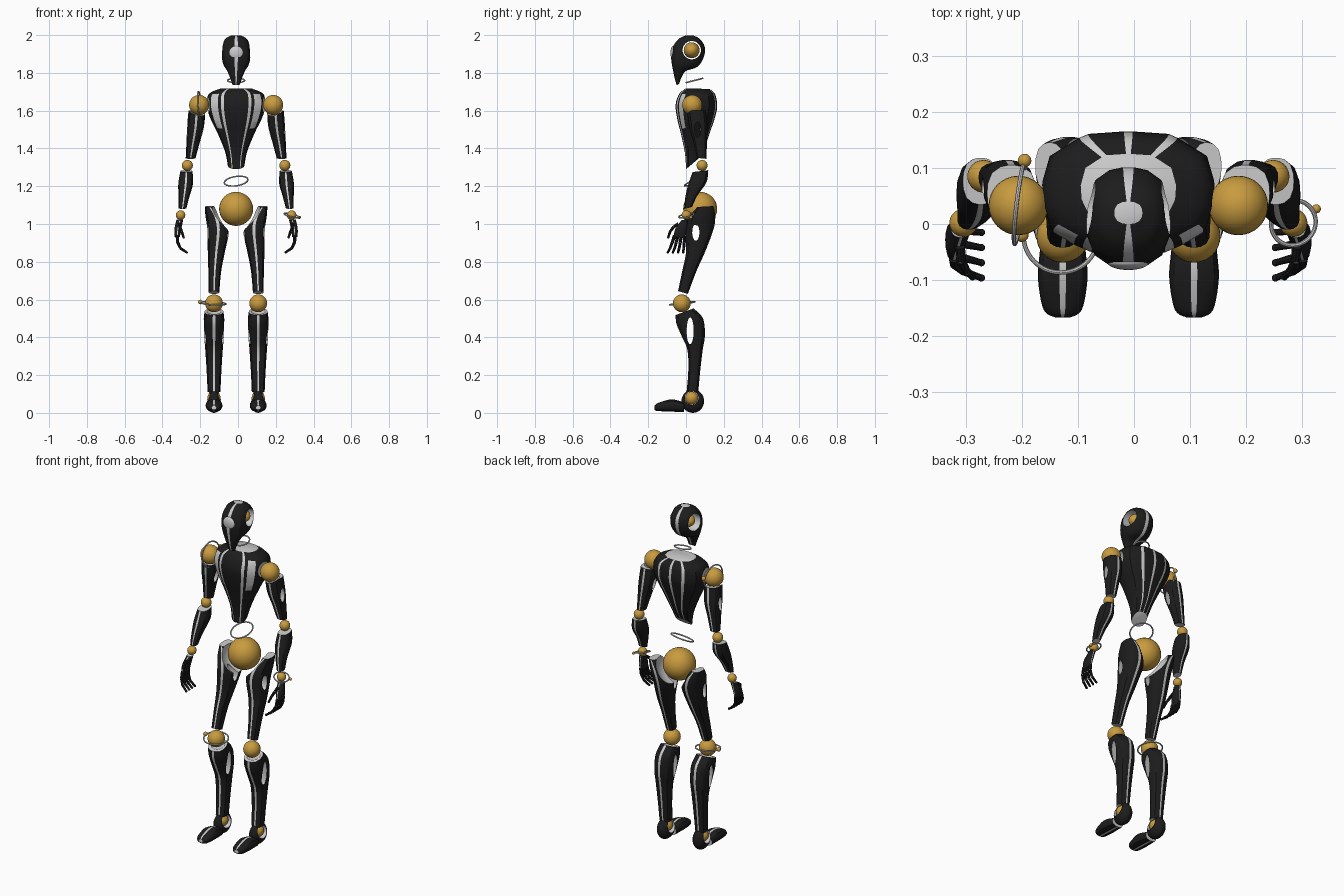
import bpy, bmesh, math
from mathutils import Vector

if "Cube" in bpy.data.objects:
    bpy.data.objects.remove(bpy.data.objects["Cube"])

CX = -0.01  # body centre line


def material(name, rgb):
    m = bpy.data.materials.new(name)
    m.diffuse_color = (*rgb, 1)
    m.use_nodes = True
    m.node_tree.nodes["Principled BSDF"].inputs["Base Color"].default_value = m.diffuse_color
    return m


BLACK = material("black_shell", (0.012, 0.012, 0.012))
SILVER = material("silver_trim", (0.6, 0.6, 0.6))
GOLD = material("gold_joint", (0.58, 0.33, 0.05))

# Half cross-sections (side, depth), front centre to back centre, and their trim edges
LIMB = [(.13, 0), (.45, .03), (.8, .14), (.97, .33), (1, .5), (.97, .67), (.8, .86), (.45, .97), (.13, 1)]
LIMB_TRIM = {8, 17}
CHEST = [(.2, 0), (.42, .02), (.52, .05), (.62, .08), (.86, .18), (.98, .35), (1, .55),
         (.9, .8), (.56, .95), (.46, .98), (.05, 1)]
CHEST_TRIM = {1, 8, 10, 12, 19}


def smooth(ob):
    bpy.ops.object.select_all(action='DESELECT')
    ob.select_set(True)
    bpy.context.view_layer.objects.active = ob
    bpy.ops.object.shade_smooth_by_angle(angle=math.radians(32))


def catmull(rows, steps=5):
    out = []
    for i in range(len(rows) - 1):
        a, b = rows[max(i - 1, 0)], rows[i]
        c, d = rows[i + 1], rows[min(i + 2, len(rows) - 1)]
        for k in range(steps):
            t = k / steps
            out.append([.5 * (2*q + (r - p)*t + (2*p - 5*q + 4*r - s)*t*t + (3*q - p - 3*r + s)*t**3)
                        for p, q, r, s in zip(a, b, c, d)])
    return out + [rows[-1]]


def loft(name, rows, side=1, half=LIMB, trim=LIMB_TRIM, opening=None):
    """rows: (x offset, half width, front y, front z, back y, back z)"""
    prof = half + [(-s, t) for s, t in reversed(half)]
    n = len(prof)
    bm = bmesh.new()
    rings = []
    for off, hw, yf, zf, yb, zb in catmull(rows):
        rings.append([bm.verts.new((CX + side*off + s*hw, yf + t*(yb - yf), zf + t*(zb - zf)))
                      for s, t in prof])
    for a, b in zip(rings, rings[1:]):
        for i in range(n):
            j = (i + 1) % n
            f = bm.faces.new((a[i], a[j], b[j], b[i]))
            if i in trim:
                f.material_index = 1
            if opening and i in (3, n - 5) and opening[0] < f.calc_center_median().z < opening[1]:
                f.material_index = 1
    for cap in (rings[0], rings[-1]):
        bm.faces.new(cap).material_index = 1
    bmesh.ops.recalc_face_normals(bm, faces=bm.faces)
    me = bpy.data.meshes.new(name)
    bm.to_mesh(me)
    bm.free()
    ob = bpy.data.objects.new(name, me)
    bpy.context.collection.objects.link(ob)
    me.materials.append(BLACK)
    me.materials.append(SILVER)
    smooth(ob)
    return ob


def ball(name, loc, radii, mat=GOLD):
    if not isinstance(radii, tuple):
        radii = (radii,) * 3
    bpy.ops.mesh.primitive_uv_sphere_add(segments=32, ring_count=16, radius=1, location=loc)
    ob = bpy.context.object
    ob.name = name
    ob.scale = radii
    ob.data.materials.append(mat)
    smooth(ob)
    return ob


def carve(ob, *cuts):
    """Cut silver-lined sockets and holes: (location, radii)"""
    for loc, radii in cuts:
        cutter = ball("cutter", loc, radii, SILVER)
        cutter.hide_render = True
        mod = ob.modifiers.new("cut", 'BOOLEAN')
        mod.operation = 'DIFFERENCE'
        mod.solver = 'EXACT'
        mod.material_mode = 'TRANSFER'
        mod.object = cutter
        bpy.context.view_layer.update()
        bpy.context.view_layer.objects.active = ob
        bpy.ops.object.modifier_apply(modifier=mod.name)
        bpy.data.objects.remove(cutter)
    smooth(ob)


def orbit(name, loc, r, rot, bead=None):
    bpy.ops.mesh.primitive_torus_add(location=loc, rotation=rot, major_radius=r, minor_radius=.004,
                                     major_segments=48, minor_segments=8)
    ob = bpy.context.object
    ob.name = name
    ob.data.materials.append(SILVER)
    smooth(ob)
    if bead:
        ball(name + "_bead", bead, .012 if r > .06 else .008)


def rod(name, a, b, r1, r2, mat=BLACK):
    a, b = Vector(a), Vector(b)
    bpy.ops.mesh.primitive_cone_add(vertices=10, radius1=r1, radius2=r2, depth=(b - a).length,
                                    location=(a + b) / 2)
    ob = bpy.context.object
    ob.name = name
    ob.rotation_euler = (b - a).to_track_quat('Z', 'Y').to_euler()
    ob.data.materials.append(mat)
    smooth(ob)


# Head with ear holes and face disc
head = loft("head", [(0, .02, -.05, 1.735, -.036, 1.742), (0, .034, -.062, 1.78, -.022, 1.78),
                     (0, .05, -.07, 1.82, .0, 1.81), (0, .068, -.077, 1.86, .06, 1.832),
                     (0, .076, -.078, 1.9, .093, 1.88), (0, .074, -.066, 1.945, .1, 1.935),
                     (0, .057, -.036, 1.982, .075, 1.978), (0, .025, 0, 1.999, .04, 1.998)])
carve(head, ((CX, .03, 1.92), (.3, .05, .05)))
ball("ear_joint", (CX, .03, 1.92), (.064, .042, .042))
ball("face_disc", (CX, -.068, 1.905), (.037, .014, .037), SILVER)

# Torso with shoulder sockets
torso = loft("torso", [(0, .045, .0, 1.29, .065, 1.345), (0, .06, -.005, 1.37, .1, 1.41),
                       (0, .1, -.025, 1.47, .132, 1.5), (0, .135, -.045, 1.55, .152, 1.56),
                       (0, .155, -.055, 1.63, .165, 1.62), (0, .145, -.035, 1.69, .155, 1.685),
                       (0, .085, .0, 1.718, .125, 1.715)], half=CHEST, trim=CHEST_TRIM, opening=(1.5, 1.69))
carve(torso, *[((CX + s*.196, .033, 1.63), .066) for s in (-1, 1)])
ball("pelvis_joint", (CX, .075, 1.08), .09)

for s, tag in ((-1, "right"), (1, "left")):
    def at(off, y, z):
        return (CX + s*off, y, z)

    # Joint balls
    for part, off, y, z, r in (("shoulder", .196, .033, 1.63, .053), ("elbow", .258, .085, 1.31, .029),
                               ("wrist", .294, .002, 1.047, .025), ("knee", .117, -.022, .58, .047),
                               ("ankle", .117, .03, .078, .035)):
        ball(f"{part}_joint_{tag}", at(off, y, z), r)

    # Arm
    arm = loft(f"upper_arm_{tag}", [(.208, .044, .005, 1.6, .105, 1.6), (.215, .045, .018, 1.51, .114, 1.51),
                                    (.228, .035, .04, 1.43, .111, 1.43), (.241, .026, .058, 1.35, .108, 1.345)], s)
    carve(arm, (at(.196, .033, 1.63), .06), (at(.22, .062, 1.5), (.15, .017, .042)))
    loft(f"forearm_{tag}", [(.263, .032, .035, 1.275, .118, 1.285), (.267, .039, .012, 1.21, .108, 1.22),
                            (.276, .029, -.004, 1.14, .06, 1.15), (.284, .021, -.01, 1.08, .032, 1.09)], s)

    # Hand with fingers and thumb
    loft(f"palm_{tag}", [(.298, .018, -.024, 1.02, .01, 1.025), (.308, .018, -.056, .975, .005, .975),
                         (.311, .014, -.066, .935, -.004, .93)], s)
    fingers = []
    for i in range(4):
        y, d = -.06 + i*.018, .012 - i*.003
        fingers.append([(.311, y, .94), (.31, y - d, .905), (.295, y - 2*d, .872), (.262, y - 3*d, .85)])
    fingers.append([(.3, -.04, 1.0), (.298, -.065, .985), (.288, -.084, .96), (.278, -.094, .93)])
    for i, pts in enumerate(fingers):
        for k in range(3):
            rod(f"finger_{i}_{k}_{tag}", at(*pts[k]), at(*pts[k + 1]), .0095 - .001*k, .008 - .001*k)
            ball(f"knuckle_{i}_{k}_{tag}", at(*pts[k + 1]), .0065, SILVER if k < 2 else BLACK)

    # Leg
    thigh = loft(f"thigh_{tag}", [(.14, .026, .06, 1.09, .145, 1.095), (.108, .054, .02, 1.04, .155, 1.04),
                                  (.094, .058, .0, .97, .145, .97), (.105, .045, .0, .85, .1, .85),
                                  (.113, .034, -.02, .75, .055, .75), (.117, .028, -.042, .645, .01, .63)], s)
    carve(thigh, (at(0, .075, 1.08), .128), (at(.1, .052, .955), (.2, .02, .045)))
    shin = loft(f"shin_{tag}", [(.117, .05, -.055, .518, .04, .553), (.117, .055, -.05, .47, .09, .5),
                                (.117, .052, -.02, .4, .1, .41), (.117, .046, .008, .33, .088, .33),
                                (.117, .039, .012, .22, .075, .22), (.117, .034, .003, .11, .065, .11)], s)
    carve(shin, (at(.117, -.022, .58), .06), (at(.117, .022, .435), (.15, .02, .075)))

    # Foot
    hole = (at(.117, .03, .078), (.15, .037, .037))
    carve(shin, hole)
    heel = ball(f"heel_{tag}", at(.117, .036, .062), (.042, .06, .062), BLACK)
    carve(heel, hole)
    loft(f"toe_{tag}", [(.117, .012, -.167, .036, -.167, .018), (.117, .034, -.153, .05, -.153, .01),
                        (.117, .044, -.1, .068, -.1, .008), (.117, .042, -.06, .07, -.06, .006),
                        (.117, .036, -.01, .055, -.01, .004)], s)

# Orbit rings with beads
orbit("neck_ring", (CX, .045, 1.76), .045, (.25, 0, 0))
orbit("waist_ring", (CX, .05, 1.227), .063, (.4, -.15, 0))
orbit("shoulder_ring", (-.204, .036, 1.63), .072, (0, 1.5, -.12), (-.195, .113, 1.65))
orbit("knee_ring", (-.13, -.02, .58), .067, (.12, .05, 0), (-.2, -.02, .587))
orbit("wrist_ring", (.284, .002, 1.045), .041, (.2, .25, 0), (.325, .027, 1.035))
